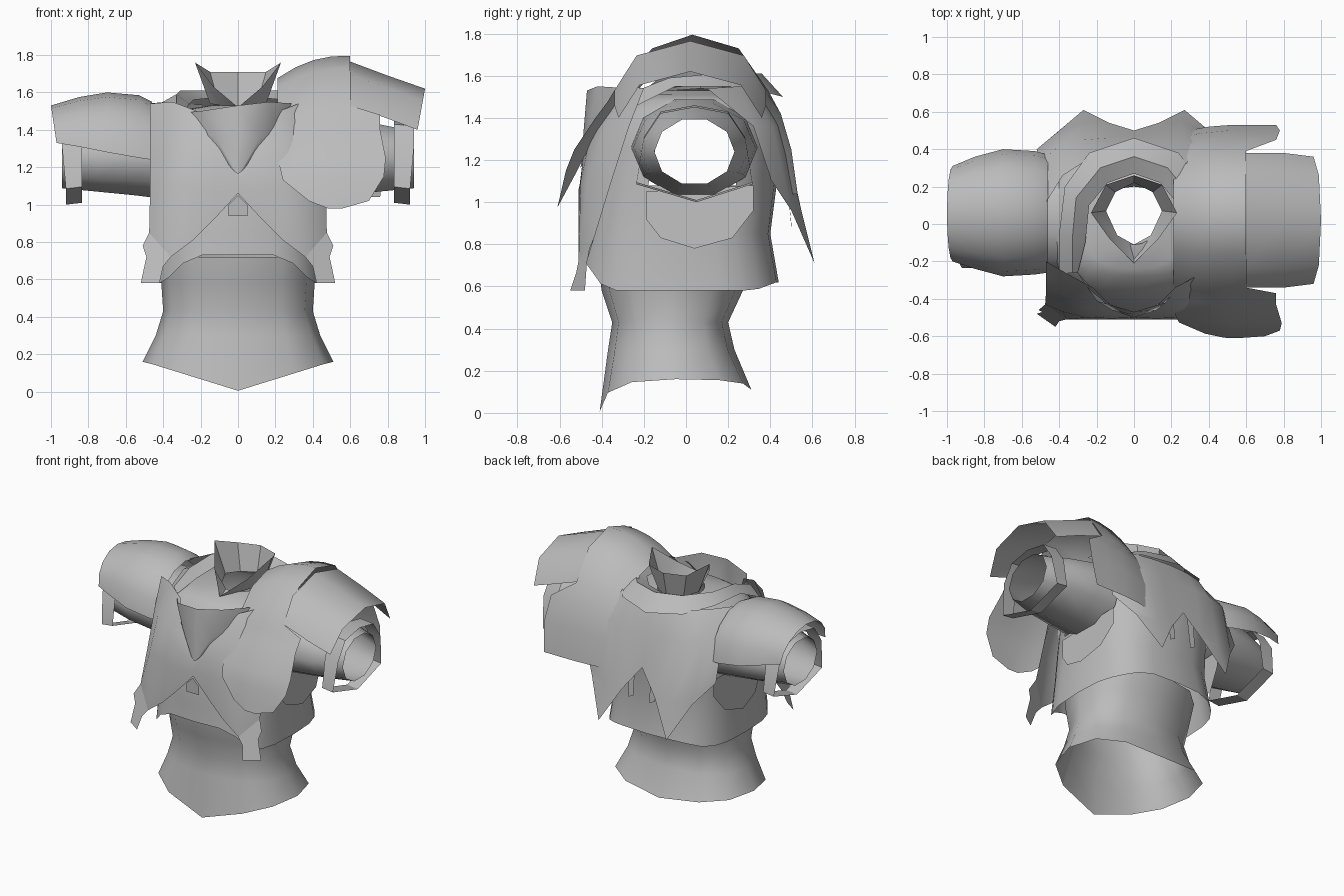
import bpy
import math
from mathutils import Vector

default_cube = bpy.data.objects.get("Cube")
if default_cube:
    bpy.data.objects.remove(default_cube, do_unlink=True)

cloth = bpy.data.materials.new("plain grey cloth")
cloth.use_nodes = True
cloth.diffuse_color = (0.5, 0.5, 0.5, 1)
cloth.node_tree.nodes["Principled BSDF"].inputs["Base Color"].default_value = cloth.diffuse_color


def make_object(name, points, faces, angle=40):
    mesh = bpy.data.meshes.new(name)
    mesh.from_pydata([tuple(p) for p in points], [], faces)
    mesh.validate()
    mesh.materials.append(cloth)
    part = bpy.data.objects.new(name, mesh)
    bpy.context.collection.objects.link(part)
    bpy.ops.object.select_all(action="DESELECT")
    part.select_set(True)
    bpy.context.view_layer.objects.active = part
    bpy.ops.object.shade_smooth_by_angle(angle=math.radians(angle))
    return part


def loft(name, rows, closed=False, keep=None, angle=40):
    """Skin a sheet or tube through rows that have equal point counts."""
    count = len(rows[0])
    points = [Vector(p) for row in rows for p in row]
    faces = []
    for r in range(len(rows) - 1):
        for c in range(count if closed else count - 1):
            d = (c + 1) % count
            face = (r * count + c, r * count + d, (r + 1) * count + d, (r + 1) * count + c)
            middle = sum((points[i] for i in face), Vector()) / len(face)
            if keep is None or keep(middle):
                faces.append(face)
    return make_object(name, points, faces, angle)


def mirrored(row):
    """Extend a half row, starting on the centre line, to both sides."""
    return [(-x, y, z) for x, y, z in reversed(row[1:])] + list(row)


def body_ring(half_width, front, back, height, sides=24, power=0.8):
    """Rounded horizontal section; height may be a function of x and y."""
    ring = []
    for i in range(sides):
        a = math.tau * i / sides
        s, c = math.sin(a), math.cos(a)
        x = half_width * math.copysign(abs(s) ** power, s)
        y = (front + back) / 2 - (back - front) / 2 * math.copysign(abs(c) ** power, c)
        ring.append((x, y, height(x, y) if callable(height) else height))
    return ring


# Flared waist with a pointed front hem
def waist_hem(x, y):
    drop = max(0, 1 - abs(x) / 0.5)
    return 0.16 - drop * (0.155 if y < 0 else 0.05)


loft("waist", [
    body_ring(0.51, -0.41, 0.31, waist_hem, 12),
    body_ring(0.44, -0.37, 0.23, 0.3, 12),
    body_ring(0.4, -0.35, 0.2, 0.43, 12),
    body_ring(0.41, -0.4, 0.27, 0.58, 12),
    body_ring(0.42, -0.42, 0.32, 0.72, 12),
], closed=True, angle=60)


# Shirt with an arched hem, open at the neck and the armholes
def shirt_hem(x, y):
    arch_part = min(1, max(0, (0.4 - abs(x)) / 0.15))
    return 0.58 + arch_part * (0.15 if y < 0 else 0.04)


def outside_armhole(p):
    return not (abs(p.x) > 0.3 and abs(p.y - 0.05) < 0.18 and 1.08 < p.z < 1.42)


loft("shirt", [
    body_ring(0.46, -0.5, 0.44, shirt_hem, power=0.65),
    body_ring(0.44, -0.49, 0.4, 0.85, power=0.7),
    body_ring(0.45, -0.48, 0.43, 1.08),
    body_ring(0.46, -0.43, 0.43, 1.25),
    body_ring(0.46, -0.37, 0.41, 1.4),
    body_ring(0.42, -0.28, 0.34, 1.48),
    body_ring(0.28, -0.24, 0.28, 1.51),
    body_ring(0.15, -0.11, 0.22, 1.53, power=1),
], closed=True, keep=outside_armhole, angle=60)

# Front vest panels from the shoulders down to slanted tails
vest_rows = [
    [(0, -0.485, 1.165), (0.1, -0.46, 1.3), (0.22, -0.34, 1.5), (0.35, -0.27, 1.55), (0.47, -0.2, 1.54)],
    [(0, -0.49, 1.14), (0.12, -0.49, 1.2), (0.24, -0.45, 1.33), (0.37, -0.38, 1.36), (0.47, -0.27, 1.36)],
    [(0, -0.5, 1.1), (0.12, -0.505, 1.08), (0.25, -0.5, 1.1), (0.38, -0.47, 1.1), (0.47, -0.36, 1.08)],
    [(0, -0.51, 1.06), (0.12, -0.51, 0.93), (0.24, -0.51, 0.81), (0.36, -0.51, 0.72), (0.475, -0.43, 0.85)],
]
vest_tail = [vest_rows[-1][3], vest_rows[-1][4], (0.51, -0.46, 0.78), (0.49, -0.47, 0.72),
             (0.52, -0.48, 0.58), (0.42, -0.55, 0.58), (0.4, -0.52, 0.67)]
for side, label in ((1, "left"), (-1, "right")):
    rows = [[(side * x, y, z) for x, y, z in row] for row in vest_rows + [vest_tail]]
    loft(label + "_vest_panel", rows[:-1], angle=60)
    make_object(label + "_vest_tail", rows[-1], [tuple(range(len(vest_tail)))])

# Small tag below the chest
make_object("chest_tag", [(x, -0.515, z) for x, z in
            ((-0.05, 0.94), (0.05, 0.94), (0.05, 1), (0, 1.05), (-0.05, 1))], [(0, 1, 2, 3, 4)])

# Back cape with two pointed tails and a centre notch
loft("back_cape", [
    mirrored([(0, 0.38, 1.53), (0.14, 0.37, 1.53), (0.27, 0.33, 1.54), (0.38, 0.26, 1.55), (0.48, 0.1, 1.54)]),
    mirrored([(0, 0.45, 1.36), (0.14, 0.46, 1.36), (0.27, 0.45, 1.36), (0.41, 0.41, 1.36), (0.51, 0.32, 1.36)]),
    mirrored([(0, 0.5, 1.12), (0.13, 0.53, 0.98), (0.25, 0.55, 0.95), (0.41, 0.49, 1), (0.52, 0.4, 1.12)]),
    mirrored([(0, 0.5, 1.12), (0.13, 0.54, 0.95), (0.27, 0.61, 0.71), (0.4, 0.5, 0.96), (0.52, 0.4, 1.11)]),
], angle=50)

# Short straps hanging in the notch of the cape
for x in (-0.1, 0.07):
    make_object("back_strap", [(x, 0.48, 1.1), (x + 0.05, 0.48, 1.1), (x + 0.04, 0.5, 0.88), (x, 0.5, 0.9)],
                [(0, 1, 2, 3)])


# Sleeves, cuff loops and side patches
def arm_ring(x, radius_y, radius_z, z, sides=10):
    return [(x, 0.04 + radius_y * math.cos(math.tau * i / sides),
             z + radius_z * math.sin(math.tau * i / sides)) for i in range(sides)]


cuff = [(-0.235, 1.085), (0.05, 1), (0.315, 1.085), (0.28, 1.3), (0.2, 1.42), (0.04, 1.45), (-0.12, 1.42), (-0.2, 1.3)]
patch = [(-0.19, 1.05), (-0.19, 0.92), (-0.12, 0.83), (0.04, 0.78), (0.22, 0.83), (0.32, 0.96), (0.32, 1.08)]
for side, label in ((1, "left"), (-1, "right")):
    loft(label + "_sleeve", [
        arm_ring(side * 0.4, 0.3, 0.24, 1.26),
        arm_ring(side * 0.56, 0.29, 0.22, 1.26),
        arm_ring(side * 0.75, 0.26, 0.19, 1.25),
        arm_ring(side * 0.94, 0.19, 0.16, 1.24),
    ], closed=True, angle=60)
    loft(label + "_cuff_loop", [
        [(side * 0.835, y, z + 0.01) for y, z in cuff],
        [(side * (0.94 - 0.02 * (z < 1.1)), y, z) for y, z in cuff],
    ], closed=True, angle=30)
    make_object(label + "_side_patch", [(side * (0.485 - 0.6 * (y - 0.05) ** 2), y, z) for y, z in patch],
                [tuple(range(len(patch)))])


# Arched shoulder coverings
def arch(x, front, back, low, top, sides=8, lean=0):
    """Half tube section from the front edge over the top to the back edge, its ends shifted by lean."""
    row = []
    for i in range(sides + 1):
        a = math.pi * i / sides
        row.append((x + lean * (1 - math.sin(a)), (front + back) / 2 - (back - front) / 2 * math.cos(a),
                    low + (top - low) * math.sin(a)))
    return row


loft("right_shoulder_cap", [
    arch(-0.46, -0.26, 0.37, 1.24, 1.55),
    arch(-0.53, -0.27, 0.39, 1.25, 1.585),
    arch(-0.7, -0.28, 0.4, 1.28, 1.6),
    arch(-0.85, -0.24, 0.36, 1.31, 1.575),
    arch(-1, -0.2, 0.31, 1.33, 1.53, lean=0.03),
], angle=60)
loft("left_outer_plate", [
    arch(0.6, -0.34, 0.38, 1.53, 1.765, 4),
    arch(0.8, -0.34, 0.38, 1.46, 1.69, 4),
    arch(1, -0.32, 0.36, 1.4, 1.62, 4, lean=-0.04),
], angle=60)

# Large left pad: each row gives y, z and its inner and outer x
pad = [(-0.61, 0.98, 0.48, 0.56), (-0.6, 1.02, 0.38, 0.7), (-0.57, 1.15, 0.24, 0.78), (-0.53, 1.25, 0.22, 0.79),
       (-0.43, 1.4, 0.21, 0.76), (-0.37, 1.48, 0.21, 0.76), (-0.34, 1.53, 0.21, 0.6),
       (-0.16, 1.73, 0.21, 0.6), (0.03, 1.795, 0.21, 0.6), (0.25, 1.73, 0.21, 0.6),
       (0.39, 1.53, 0.21, 0.6), (0.45, 1.42, 0.21, 0.76), (0.5, 1.25, 0.22, 0.78), (0.53, 1.04, 0.28, 0.76)]
pad_rows = []
for y, z, inner, outer in pad:
    row = []
    for t in (0, 0.25, 0.5, 0.75, 1):
        x = inner + (outer - inner) * t
        slope = max(0, 0.55 - x) ** 2
        row.append((x, y * (1 - 0.8 * slope), z - slope * max(0, z - 1) * 1.3))
    pad_rows.append(row)
loft("left_shoulder_pad", pad_rows, angle=60)

# Bib leaning forward over the chest, coming to a point
loft("chest_bib", [
    [(-0.31, -0.25, 1.49), (-0.2, -0.41, 1.5), (0, -0.47, 1.53), (0.17, -0.42, 1.55), (0.29, -0.26, 1.54)],
    [(-0.2, -0.38, 1.38), (-0.12, -0.46, 1.36), (0, -0.485, 1.35), (0.12, -0.46, 1.36), (0.2, -0.38, 1.39)],
    [(-0.03, -0.49, 1.19), (-0.01, -0.495, 1.17), (0, -0.5, 1.165), (0.01, -0.495, 1.17), (0.03, -0.49, 1.19)],
])

# Scarf wrapped around the back of the neck
loft("neck_scarf", [
    mirrored([(0, 0.27, 1.57), (0.14, 0.22, 1.57), (0.24, 0.1, 1.56), (0.26, -0.1, 1.54), (0.3, -0.26, 1.48)]),
    mirrored([(0, 0.36, 1.61), (0.18, 0.3, 1.61), (0.31, 0.14, 1.61), (0.33, -0.08, 1.59), (0.33, -0.26, 1.52)]),
    mirrored([(0, 0.46, 1.5), (0.24, 0.38, 1.52), (0.37, 0.2, 1.55), (0.4, -0.05, 1.55), (0.4, -0.27, 1.44)]),
], angle=50)

# Stand-up collar with an open pointed front
loft("stand_collar", [
    mirrored([(0, 0.22, 1.53), (0.1, 0.17, 1.53), (0.15, 0.07, 1.54), (0.09, -0.06, 1.53), (0, -0.11, 1.51)]),
    mirrored([(0, 0.26, 1.71), (0.15, 0.21, 1.71), (0.23, 0.06, 1.76), (0.13, -0.08, 1.63), (0, -0.21, 1.52)]),
], angle=30)
